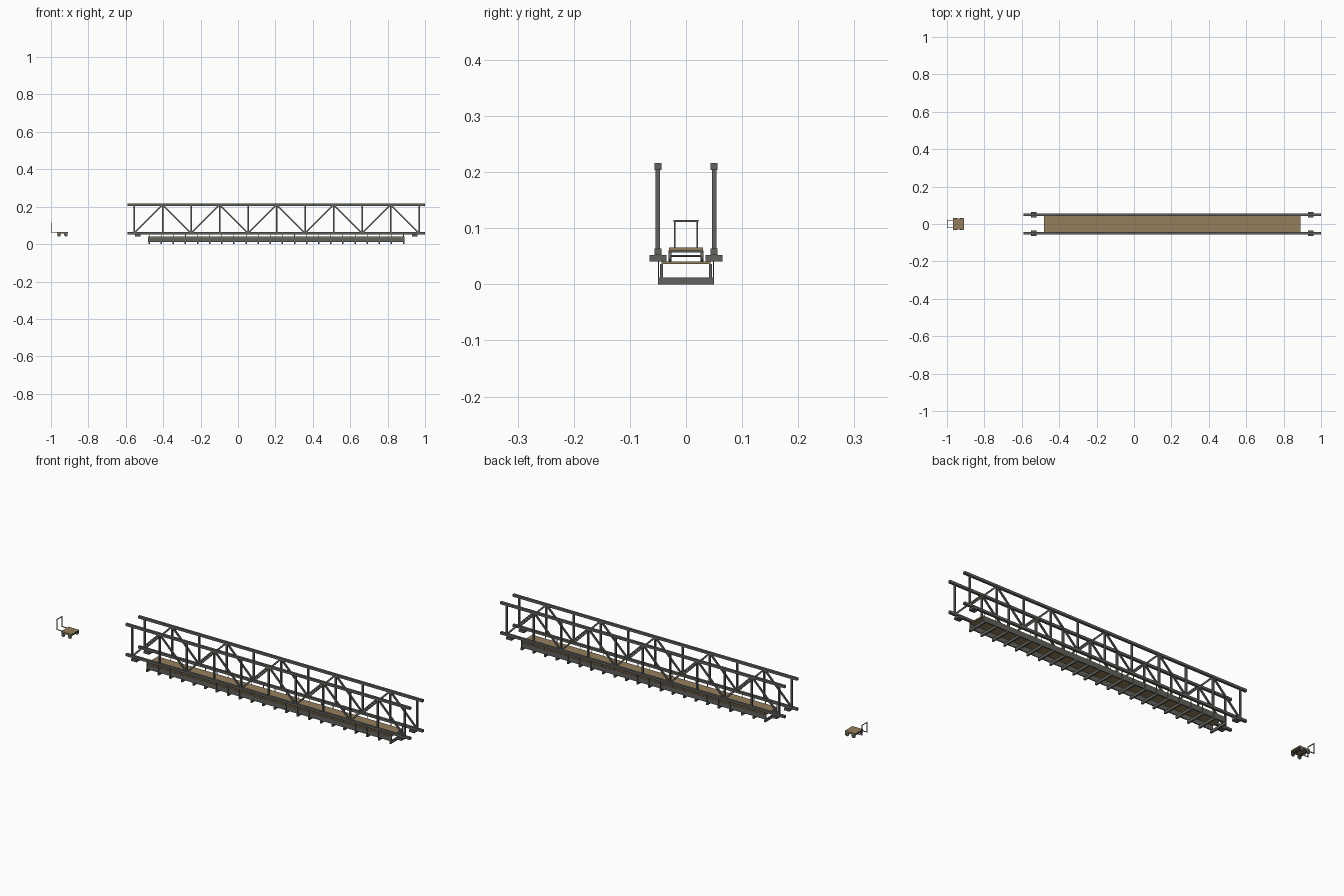
import bpy, math
from mathutils import Vector

if "Cube" in bpy.data.objects:
    bpy.data.objects.remove(bpy.data.objects["Cube"])


def material(name, rgb):
    m = bpy.data.materials.new(name)
    m.diffuse_color = (*rgb, 1)
    m.use_nodes = True
    m.node_tree.nodes["Principled BSDF"].inputs["Base Color"].default_value = m.diffuse_color
    return m


STEEL = material("steel_paint", (0.12, 0.12, 0.11))
WOOD = material("wood", (0.30, 0.21, 0.11))


def finish(name, mat):
    o = bpy.context.object
    o.name = name
    o.data.materials.append(mat)
    return o


def box(name, x0, x1, y0, y1, z0, z1, mat=STEEL):
    bpy.ops.mesh.primitive_cube_add(
        size=1, location=((x0 + x1) / 2, (y0 + y1) / 2, (z0 + z1) / 2))
    o = finish(name, mat)
    o.scale = (x1 - x0, y1 - y0, z1 - z0)
    return o


def bar(name, a, b, wide, thick):
    # square bar running between two points
    a, b = Vector(a), Vector(b)
    bpy.ops.mesh.primitive_cube_add(size=1, location=(a + b) / 2)
    o = finish(name, STEEL)
    o.scale = (wide, thick, (b - a).length)
    d = (b - a).normalized()
    if abs(d.y) < 1e-6:
        o.rotation_euler = (0, math.atan2(d.x, d.z), 0)
    else:
        o.rotation_euler = (math.pi / 2, 0, 0)
    return o


def rod_y(name, x, y, z, radius, length, sides):
    bpy.ops.mesh.primitive_cylinder_add(
        vertices=sides, radius=radius, depth=length,
        location=(x, y, z), rotation=(math.pi / 2, 0, 0))
    o = finish(name, STEEL)
    bpy.ops.object.shade_smooth_by_angle()
    return o


# Two side trusses
PANELS, X0, X1 = 10, -0.556, 0.968
STEP = (X1 - X0) / PANELS
LOW, HIGH = 0.058, 0.21
for side, y in (("front", -0.05), ("back", 0.05)):
    box(f"{side}_top_chord", -0.59, 1.0, y - 0.006, y + 0.006, 0.204, 0.216)
    box(f"{side}_bottom_chord", -0.59, 1.0, y - 0.006, y + 0.006, 0.052, 0.064)
    for i in range(PANELS + 1):
        x = X0 + i * STEP
        bar(f"{side}_post_{i}", (x, y, LOW), (x, y, HIGH), 0.008, 0.008)
        if i < PANELS:
            za, zb = (LOW, HIGH) if i % 2 == 0 else (HIGH, LOW)
            bar(f"{side}_diagonal_{i}", (x, y, za), (x + STEP, y, zb), 0.008, 0.007)
    # bearing pads under the chord ends
    for n, x in enumerate((-0.537, 0.945)):
        box(f"{side}_bearing_pad_{n}", x - 0.015, x + 0.015,
            y - 0.015, y + 0.015, 0.041, 0.052)

# Deck with edge stringers
box("deck", -0.48, 0.89, -0.044, 0.044, 0.036, 0.041, WOOD)
for side, s in (("front", -1), ("back", 1)):
    y = s * 0.0435
    box(f"{side}_stringer", -0.48, 0.89, y - 0.0025, y + 0.0025, 0.012, 0.036)

# Cross beams hung below the trusses on rods
BEAMS = 22
for i in range(BEAMS):
    x = -0.475 + i * 1.36 / (BEAMS - 1)
    box(f"cross_beam_{i}", x - 0.004, x + 0.004, -0.05, 0.05, 0.0, 0.0125)
    for side, y in (("front", -0.049), ("back", 0.049)):
        bar(f"{side}_hanger_{i}", (x, y, 0.01), (x, y, 0.055), 0.003, 0.002)

# Hand cart
box("cart_platform", -0.968, -0.909, -0.03, 0.03, 0.060, 0.066, WOOD)
for side, s in (("front", -1), ("back", 1)):
    box(f"cart_{side}_rail", -0.966, -0.911, s * 0.028 - 0.002, s * 0.028 + 0.002,
        0.056, 0.060)
for n, x in enumerate((-0.957, -0.920)):
    box(f"cart_cross_rail_{n}", x - 0.003, x + 0.003, -0.028, 0.028, 0.057, 0.060)
    rod_y(f"cart_axle_{n}", x, 0, 0.0505, 0.002, 0.06, 8)
    for side, s in (("front", -1), ("back", 1)):
        rod_y(f"cart_{side}_wheel_{n}", x, s * 0.0285, 0.0505, 0.0095, 0.005, 16)

# Cart handle: two L-shaped arms joined by a grip
for side, y in (("front", -0.02), ("back", 0.02)):
    bar(f"cart_{side}_handle_arm", (-1.0, y, 0.063), (-0.965, y, 0.063), 0.003, 0.003)
    bar(f"cart_{side}_handle_post", (-0.9985, y, 0.0615), (-0.9985, y, 0.114), 0.003, 0.003)
bar("cart_handle_grip", (-0.9985, -0.0225, 0.113), (-0.9985, 0.0225, 0.113), 0.003, 0.003)
